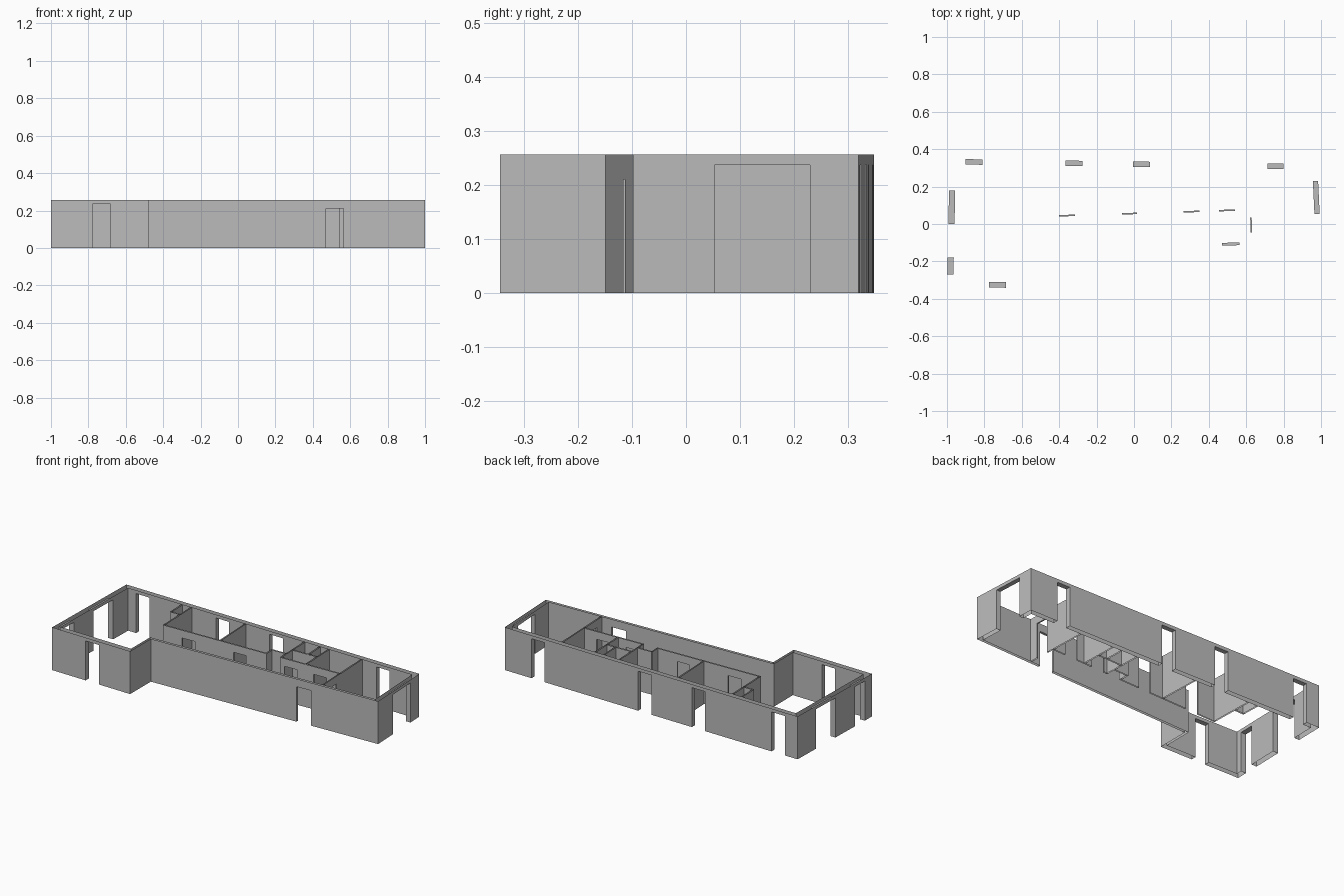
import bpy
import bmesh
from mathutils import Vector
from mathutils.geometry import intersect_line_line

if "Cube" in bpy.data.objects:
    bpy.data.objects.remove(bpy.data.objects["Cube"])

HEIGHT = 0.257
OUTER_DOOR = 0.237
INNER_DOOR = 0.21
THIN = 0.008

plaster = bpy.data.materials.new("plaster_grey")
plaster.use_nodes = True
GREY = (0.5, 0.5, 0.5, 1)
plaster.diffuse_color = GREY
plaster.node_tree.nodes["Principled BSDF"].inputs["Base Color"].default_value = GREY


def wall(name, face, back, doors=(), head=OUTER_DOOR, caps=False):
    """Hollow wall of two sheets, open above and below, with doors lined
    by jambs and a head. Doors are spans along the wall's main axis."""
    axis = 0 if abs(face[1].x - face[0].x) > abs(face[1].y - face[0].y) else 1
    sign = 1 if face[1][axis] > face[0][axis] else -1
    spans = sorted([sorted(d, key=lambda v: v * sign) for d in doors],
                   key=lambda d: d[0] * sign)
    bm = bmesh.new()

    def at(line, value):
        a, b = line
        return a.lerp(b, (value - a[axis]) / (b[axis] - a[axis]))

    def quad(p, q, z0, z1):
        corners = [(p.x, p.y, z0), (q.x, q.y, z0), (q.x, q.y, z1), (p.x, p.y, z1)]
        bm.faces.new([bm.verts.new(c) for c in corners])

    # Sheets on both sides, split around the doors
    for line in (face, back):
        start = line[0]
        for d0, d1 in spans:
            p, q = at(line, d0), at(line, d1)
            quad(start, p, 0, HEIGHT)
            quad(p, q, head, HEIGHT)
            start = q
        quad(start, line[1], 0, HEIGHT)

    # Door linings
    for d0, d1 in spans:
        for d in (d0, d1):
            quad(at(face, d), at(back, d), 0, head)
        ring = [at(face, d0), at(face, d1), at(back, d1), at(back, d0)]
        bm.faces.new([bm.verts.new((p.x, p.y, head)) for p in ring])

    # Closed ends
    if caps:
        for end in (0, 1):
            quad(face[end], back[end], 0, HEIGHT)

    bmesh.ops.remove_doubles(bm, verts=bm.verts, dist=0.0001)
    bmesh.ops.recalc_face_normals(bm, faces=bm.faces)
    mesh = bpy.data.meshes.new(name)
    bm.to_mesh(mesh)
    bm.free()
    mesh.materials.append(plaster)
    obj = bpy.data.objects.new(name, mesh)
    bpy.context.collection.objects.link(obj)


# Outer walls, counter-clockwise: name, start corner, thickness, doors, door height
outer = [
    ("front_left_wall", (-1, -0.335), 0.03, [(-0.775, -0.685)], OUTER_DOOR),
    ("step_wall", (-0.475, -0.345), 0.015, [], OUTER_DOOR),
    ("front_right_wall", (-0.475, -0.149), 0.015, [(0.47, 0.565)], INNER_DOOR),
    ("right_wall", (1, -0.098), 0.028, [(0.053, 0.23)], OUTER_DOOR),
    ("back_wall", (0.98, 0.32), 0.029,
     [(-0.90, -0.81), (-0.365, -0.275), (-0.005, 0.085), (0.715, 0.80)], OUTER_DOOR),
    ("left_wall", (-0.985, 0.348), 0.033, [(0, 0.18), (-0.27, -0.18)], OUTER_DOOR),
]
count = len(outer)
corners = [Vector((*w[1], 0)) for w in outer]
offsets = []
for i, w in enumerate(outer):
    a, b = corners[i], corners[(i + 1) % count]
    d = (b - a).normalized()
    inward = Vector((-d.y, d.x, 0)) * w[2]
    offsets.append((a + inward, b + inward))
inner = [intersect_line_line(*offsets[i - 1], *offsets[i])[0] for i in range(count)]
for i, (name, _, _, doors, head) in enumerate(outer):
    j = (i + 1) % count
    wall(name, (corners[i], corners[j]), (inner[i], inner[j]), doors, head)


def partition(name, start, end, doors=()):
    a, b = Vector((*start, 0)), Vector((*end, 0))
    d = (b - a).normalized()
    side = Vector((-d.y, d.x, 0)) * THIN / 2
    wall(name, (a + side, b + side), (a - side, b - side), doors, INNER_DOOR, True)


# Corridor walls and the recess between them
partition("corridor_wall_left", (-0.524, 0.040), (0.150, 0.061),
          [(-0.40, -0.315), (-0.065, 0.015)])
partition("corridor_wall_right", (0.236, 0.064), (0.625, 0.077),
          [(0.265, 0.35), (0.455, 0.54)])
partition("recess_side", (0.146, 0.061), (0.143, 0.12))
partition("recess_back", (0.143, 0.117), (0.238, 0.12))

# Room dividers running to the back wall
partition("divider_left", (-0.52, 0.04), (-0.528, 0.31))
partition("divider_middle", (-0.155, 0.05), (-0.165, 0.306))
partition("divider_right", (0.24, 0.064), (0.232, 0.30))
partition("bathroom_divider", (0.402, 0.07), (0.395, 0.298))
partition("end_room_divider", (0.630, -0.096), (0.615, 0.296), [(-0.045, 0.035)])

# Service shafts
partition("left_shaft_front", (-0.59, 0.20), (-0.525, 0.202))
partition("left_shaft_side", (-0.586, 0.20), (-0.59, 0.312))
partition("bathroom_cross_wall", (0.236, 0.178), (0.40, 0.183))
partition("bathroom_shaft_side", (0.34, 0.181), (0.336, 0.299))
